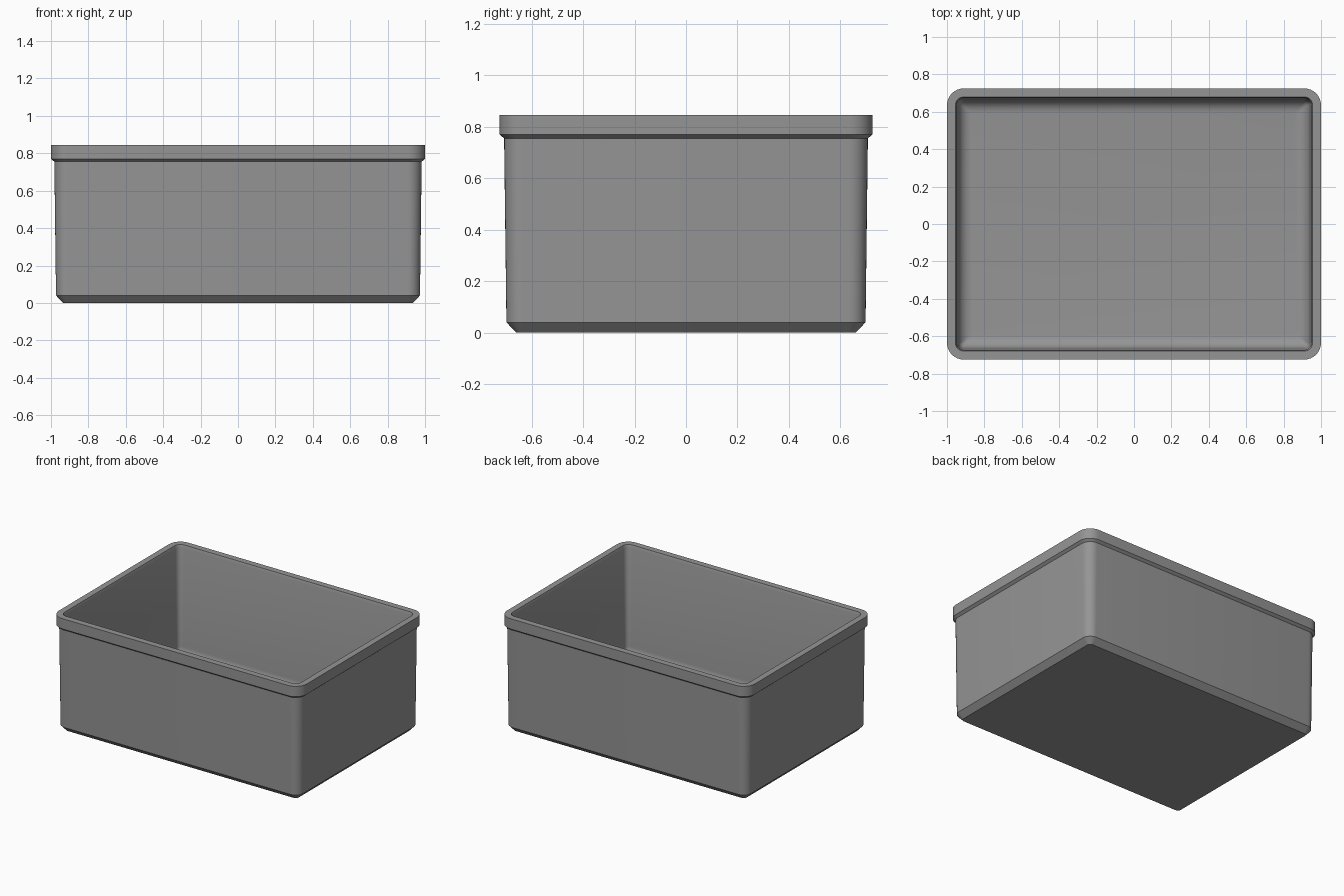
import bpy, bmesh, math

if "Cube" in bpy.data.objects:
    bpy.data.objects.remove(bpy.data.objects["Cube"])

HALF_X, HALF_Y, CORNER, SEG = 1.0, 0.725, 0.09, 8

grey = bpy.data.materials.new("plain grey")
grey.diffuse_color = (0.3, 0.3, 0.3, 1)
grey.use_nodes = True
grey.node_tree.nodes["Principled BSDF"].inputs["Base Color"].default_value = grey.diffuse_color


def rounded_ring(bm, inset, z):
    """Rounded rectangle of vertices, inset from the outer rim."""
    r = max(CORNER - inset, 0.015)
    cx, cy = HALF_X - inset - r, HALF_Y - inset - r
    ring = []
    for q, (sx, sy) in enumerate([(1, 1), (-1, 1), (-1, -1), (1, -1)]):
        for i in range(SEG + 1):
            a = math.pi / 2 * (q + i / SEG)
            ring.append(bm.verts.new((sx * cx + r * math.cos(a),
                                      sy * cy + r * math.sin(a), z)))
    return ring


# Wall section: (inset, height) from the underside, over the rim, down inside
profile = [(0.065, 0.0), (0.027, 0.04),      # base chamfer
           (0.018, 0.755), (0.0, 0.77),      # tapered wall, step under rim
           (0.0, 0.845), (0.045, 0.845),     # rim band and flat top
           (0.052, 0.825)]                   # inner lip chamfer
# Rounded fillet from the inner wall into the floor
FILLET, FLOOR, WALL = 0.07, 0.04, 0.06
for i in range(7):
    a = math.pi / 2 * i / 6
    profile.append((WALL + FILLET * (1 - math.cos(a)),
                    FLOOR + FILLET * (1 - math.sin(a))))

bm = bmesh.new()
rings = [rounded_ring(bm, *p) for p in profile]
for low, high in zip(rings, rings[1:]):
    n = len(low)
    for i in range(n):
        j = (i + 1) % n
        bm.faces.new((low[i], low[j], high[j], high[i]))
bm.faces.new(rings[0][::-1])   # underside
bm.faces.new(rings[-1])        # inner floor
bmesh.ops.recalc_face_normals(bm, faces=bm.faces[:])

mesh = bpy.data.meshes.new("open_bin")
bm.to_mesh(mesh)
bm.free()
mesh.materials.append(grey)
bin_obj = bpy.data.objects.new("open_bin", mesh)
bpy.context.collection.objects.link(bin_obj)
bpy.context.view_layer.objects.active = bin_obj
bin_obj.select_set(True)
bpy.ops.object.shade_smooth_by_angle(angle=math.radians(30))
